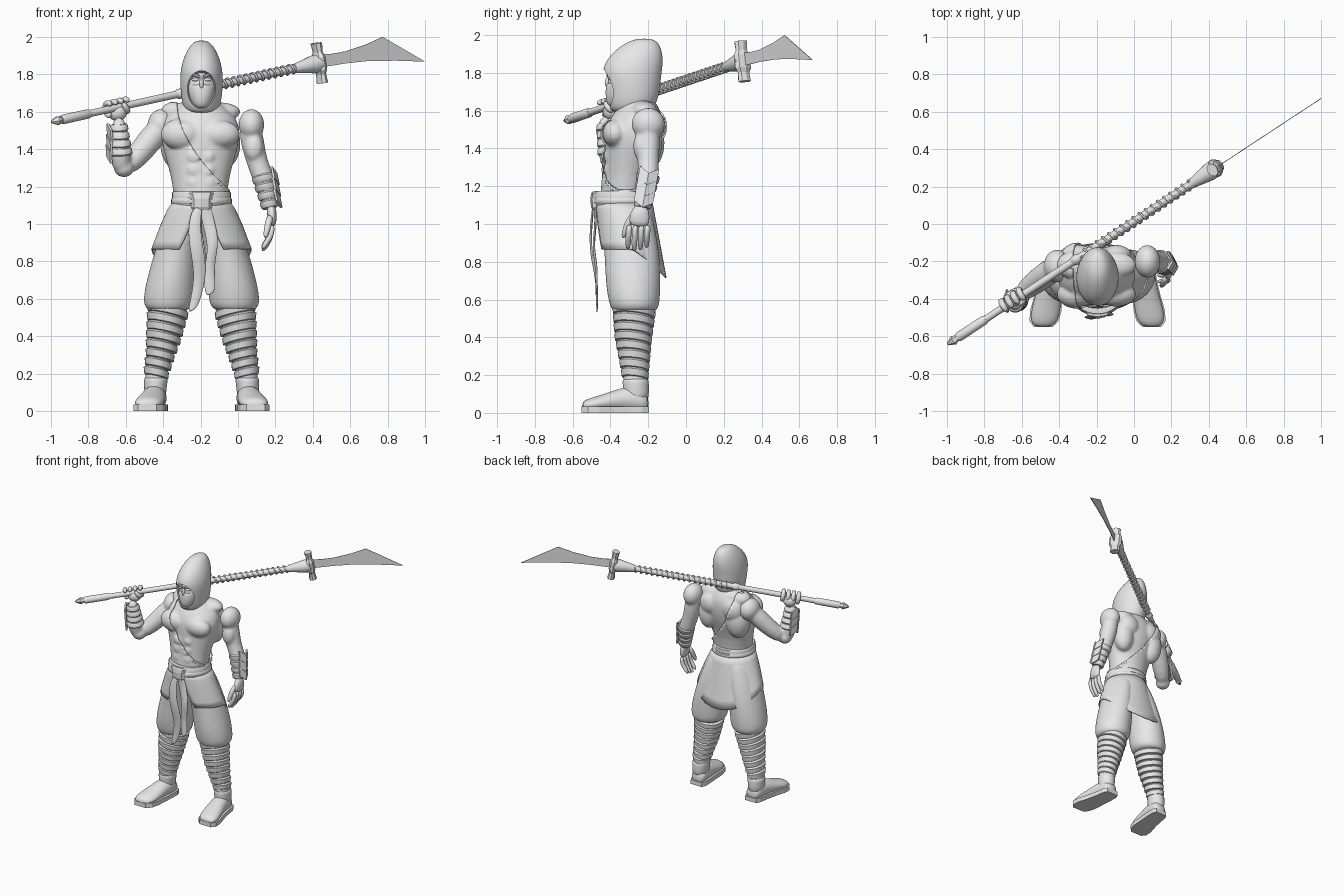
import bpy, bmesh, math
from mathutils import Vector, Matrix

cube = bpy.data.objects.get("Cube")
if cube:
    bpy.data.objects.remove(cube)

grey = bpy.data.materials.new("plain_grey")
grey.use_nodes = True
grey.diffuse_color = (0.8, 0.8, 0.8, 1)
grey.node_tree.nodes["Principled BSDF"].inputs["Base Color"].default_value = grey.diffuse_color

X, Y, Z = Vector((1, 0, 0)), Vector((0, 1, 0)), Vector((0, 0, 1))
MID = -0.195  # x of the body's centre plane


def finish(name, bm, subsurf=0, fuse=0, thick=0, smooth=True):
    """Turn a bmesh into a named object with its modifiers."""
    bmesh.ops.recalc_face_normals(bm, faces=bm.faces)
    mesh = bpy.data.meshes.new(name)
    bm.to_mesh(mesh)
    bm.free()
    mesh.materials.append(grey)
    for p in mesh.polygons:
        p.use_smooth = smooth
    if smooth and not subsurf:
        mesh.set_sharp_from_angle(angle=math.radians(40))
    obj = bpy.data.objects.new(name, mesh)
    bpy.context.collection.objects.link(obj)
    if thick:
        mod = obj.modifiers.new("thickness", "SOLIDIFY")
        mod.thickness, mod.offset = thick, 0
    if subsurf:
        obj.modifiers.new("round", "SUBSURF").levels = subsurf
        obj.modifiers["round"].render_levels = subsurf
    if fuse:
        mod = obj.modifiers.new("fuse", "REMESH")
        mod.mode, mod.voxel_size, mod.use_smooth_shade = "VOXEL", fuse, True
        mod = obj.modifiers.new("soften", "SMOOTH")
        mod.factor, mod.iterations = 0.5, 3
    return obj


def bake(obj):
    bpy.context.view_layer.update()
    graph = bpy.context.evaluated_depsgraph_get()
    return bpy.data.meshes.new_from_object(obj.evaluated_get(graph))


def tube(bm, pts, radii, n=14, ref=Y, axis=None):
    """Sweep an ellipse along points; radii are numbers or (across, along ref)."""
    pts, rings = [Vector(p) for p in pts], []
    for i, p in enumerate(pts):
        t = axis or (pts[min(i + 1, len(pts) - 1)] - pts[max(i - 1, 0)]).normalized()
        b = t.cross(ref).normalized()
        a = b.cross(t)
        r = radii[i] if isinstance(radii, (list, tuple)) else radii
        rb, ra = r if isinstance(r, tuple) else (r, r)
        angles = [math.tau * k / n for k in range(n)]
        rings.append([bm.verts.new(p + b * rb * math.cos(q) + a * ra * math.sin(q)) for q in angles])
    for lo, hi in zip(rings, rings[1:]):
        for k in range(n):
            bm.faces.new((lo[k], lo[k - 1], hi[k - 1], hi[k]))
    bm.faces.new(rings[0])
    bm.faces.new(rings[-1])


def stack(bm, rows, s=1, n=20):
    """Horizontal ellipses: z, sideways offset, y, x radius, y radius."""
    tube(bm, [(MID + s * u, y, z) for z, u, y, rx, ry in rows], [(r[3], r[4]) for r in rows], n, axis=Z)


def ball(bm, c, r):
    m = Matrix.Translation(c) @ Matrix.Diagonal((*r, 1))
    bmesh.ops.create_uvsphere(bm, u_segments=20, v_segments=12, radius=1, matrix=m)


def strip(bm, rows):
    """Grid of quads from equal rows of points."""
    rows = [[bm.verts.new(p) for p in row] for row in rows]
    for a, b in zip(rows, rows[1:]):
        for i in range(len(a) - 1):
            bm.faces.new((a[i], a[i + 1], b[i + 1], b[i]))


# Torso with muscles
bm = bmesh.new()
stack(bm, [(1.06, 0, -.33, .14, .13), (1.2, 0, -.32, .138, .115), (1.32, 0, -.3, .17, .13),
           (1.42, 0, -.28, .2, .15), (1.5, 0, -.275, .21, .155), (1.57, 0, -.26, .19, .14),
           (1.63, 0, -.25, .12, .1), (1.67, 0, -.26, .07, .075), (1.74, 0, -.27, .065, .07)])
for s in (1, -1):
    ball(bm, (MID + s * .1, -.375, 1.48), (.108, .068, .075))
    ball(bm, (MID + s * .1, -.22, 1.6), (.11, .07, .05))
    ball(bm, (MID + s * .13, -.2, 1.43), (.08, .075, .13))
    ball(bm, (MID + s * .1, -.17, 1.52), (.085, .06, .085))
    for z in (1.22, 1.29, 1.36):
        ball(bm, (MID + s * .036, -.41, z), (.037, .027, .036))
torso = finish("torso", bm, 1, .011)

# Wrap vest: the torso surface lifted and trimmed along a curved diagonal
def vest_edge(z):
    return MID - .13 + .27 * (max(0, 1.64 - z) / .45) ** 1.8

bm = bmesh.new()
bm.from_mesh(bake(torso))
bm.normal_update()
for v, n in [(v, v.normal.copy()) for v in bm.verts]:
    v.co += n * .009
drop = [v for v in bm.verts if v.co.x > vest_edge(v.co.z) or v.co.z > 1.65 or v.co.z < 1.1]
bmesh.ops.delete(bm, geom=drop, context="VERTS")
for v in bm.verts:
    if v.is_boundary and abs(v.co.x - vest_edge(v.co.z)) < .03:
        v.co.x = vest_edge(v.co.z)
finish("wrap_vest", bm, thick=.008)

# Lowered left arm and raised right arm
bm = bmesh.new()
ball(bm, (.072, -.2, 1.53), (.07, .09, .085))
tube(bm, [(.06, -.2, 1.54), (.08, -.2, 1.42), (.105, -.2, 1.32), (.135, -.2, 1.25), (.16, -.215, 1.17),
          (.175, -.235, 1.07)], [.066, .064, .056, .06, .05, .034])
ball(bm, (.085, -.24, 1.41), (.05, .04, .075))
finish("left_arm", bm, 1, .01)
bm = bmesh.new()
ball(bm, (-.41, -.225, 1.53), (.075, .09, .085))
tube(bm, [(-.4, -.22, 1.53), (-.47, -.27, 1.45), (-.54, -.32, 1.36), (-.61, -.38, 1.29)], [.07, .07, .064, .05])
ball(bm, (-.61, -.385, 1.3), (.055, .055, .05))
tube(bm, [(-.615, -.385, 1.27), (-.63, -.405, 1.36), (-.633, -.42, 1.45), (-.638, -.43, 1.58)],
     [.045, .06, .052, .034])
finish("right_arm", bm, 1, .01)


def bracer(side, a, b, out):
    a, b = Vector(a), Vector(b)
    along = (b - a).normalized()
    across = along.cross(out)
    bands, plates = bmesh.new(), bmesh.new()
    for i in range(4):
        p, q = a.lerp(b, i / 4), a.lerp(b, i / 4 + .22)
        r = .064 - .005 * i
        tube(bands, [p, p.lerp(q, .2), p.lerp(q, .8), q], [r - .006, r, r - .003, r - .01], 18)
    # Overlapping chevron plates on the outside of the forearm
    for i in range(3):
        c = a.lerp(b, i / 3) + out * (.072 - .005 * i)
        rows = [[c + across * w * .05 - out * abs(w) * .02 + along * (h - .03 * abs(w)) for w in (-1, 0, 1)]
                for h in (-.01, .055)]
        strip(plates, rows)
    finish(side + "_bracer_bands", bands)
    finish(side + "_bracer_plates", plates, thick=.012, smooth=False)


bracer("left", (.135, -.2, 1.26), (.172, -.232, 1.08), X)
bracer("right", (-.627, -.405, 1.37), (-.636, -.43, 1.54), -X)

# Open left hand
bm = bmesh.new()
tube(bm, [(.175, -.235, 1.1), (.183, -.245, 1.05), (.182, -.25, .98)], [(.026, .036), (.027, .055), (.02, .058)])
for i in range(4):
    y, drop_z = -.25 + (i - 1.5) * .032, .012 * abs(i - 1.2)
    tube(bm, [(.182, y, 1), (.178, y * 1.02, .94), (.155, y * 1.03, .89 + drop_z), (.128, y * 1.03, .85 + drop_z)],
         [.019, .017, .016, .012], 8)
tube(bm, [(.175, -.28, 1.05), (.158, -.315, .99), (.145, -.335, .92)], [.022, .02, .013], 8)
finish("left_hand", bm, 1)

# Polearm axis and its frame
D = Vector((1, .658, .22)).normalized()
SIDE = D.cross(Z).normalized()
UP = SIDE.cross(D)


def pole(x):
    return Vector((x, -.645 + .658 * (x + 1), 1.545 + .22 * (x + 1)))


def around(x, q, r):
    return pole(x) + (UP * math.cos(q) + SIDE * math.sin(q)) * r


# Right fist round the pole
bm = bmesh.new()
ball(bm, pole(-.642) - UP * .03 - SIDE * .012, (.05, .045, .045))
for i in range(4):
    x = -.69 + i * .031
    tube(bm, [around(x, q * .6 + 3, .036) for q in range(8)], [.018] * 7 + [.012], 8, ref=D)
tube(bm, [around(-.6 - .01 * q, 3 - q * .7, .035) for q in range(4)], [.02, .019, .017, .012], 8, ref=D)
finish("right_hand", bm, 1)

# Polearm shaft, butt, wrapping, collar, guard and blade
bm = bmesh.new()
for xs, rs in (((-.94, .36), (.019, .021)), ((-.945, -.93, -.8, -.79), (.022, .026, .025, .02)),
               ((-.33, -.32, -.3, -.29), (.02, .027, .027, .02)),
               ((.3, .33, .4, .44), (.025, .031, .048, .048))):
    tube(bm, [pole(x) for x in xs], list(rs), 16, ref=Z)
tube(bm, [pole(x) for x in (-.998, -.965, -.94)], [.006, .026, .014], 6, ref=Z)
finish("polearm_shaft", bm)
bm = bmesh.new()
steps = 180
tube(bm, [around(-.28 + .59 * i / steps, math.tau * i / 10, .023) for i in range(steps)], .0085, 6, ref=D)
finish("grip_wrapping", bm)
bm = bmesh.new()
hub = pole(.435)
tube(bm, [hub + UP * h for h in (-.108, -.06, -.035, .035, .06, .108)],
     [(.038, .028), (.035, .022), (.05, .03), (.05, .03), (.035, .022), (.038, .028)], 8, ref=D)
finish("guard", bm, smooth=False)
bm = bmesh.new()
outline = [(.43, 1.905), (.5, 1.91), (.57, 1.922), (.68, 1.958), (.773, 2), (.885, 1.935), (1, 1.868),
           (.85, 1.873), (.7, 1.872), (.57, 1.858), (.43, 1.835)]
bm.faces.new([bm.verts.new((x, pole(x).y, z)) for x, z in outline])
finish("blade", bm, thick=.004, smooth=False)

# Hood with a carved face opening
bm = bmesh.new()
stack(bm, [(1.585, 0, -.3, .07, .095), (1.63, 0, -.285, .102, .128), (1.7, 0, -.28, .112, .142),
           (1.78, 0, -.287, .116, .156), (1.84, 0, -.28, .11, .158), (1.9, 0, -.26, .092, .138),
           (1.955, 0, -.235, .062, .095), (1.982, 0, -.22, .03, .045)], n=24)
hood = finish("hood", bm, 2)
bm = bmesh.new()
ball(bm, (MID, -.45, 1.715), (.086, .14, .105))
cutter = finish("opening_cutter", bm)
cutter.hide_render = True
cut = hood.modifiers.new("opening", "BOOLEAN")
cut.object, cut.operation = cutter, "DIFFERENCE"
hood.data = bake(hood)
hood.modifiers.clear()
hood.data.set_sharp_from_angle(angle=math.radians(40))
bpy.data.objects.remove(cutter)

# Face and half mask
bm = bmesh.new()
ball(bm, (MID, -.33, 1.735), (.08, .085, .1))
ball(bm, (MID, -.415, 1.75), (.012, .014, .03))
for s in (1, -1):
    ball(bm, (MID + s * .033, -.402, 1.772), (.02, .01, .009))
    tube(bm, [(MID + s * u, y, z) for u, y, z in ((.008, -.414, 1.785), (.035, -.41, 1.797), (.062, -.39, 1.8))],
         [.008, .01, .006], 8, ref=Z)
finish("face", bm)
bm = bmesh.new()
stack(bm, [(1.615, 0, -.36, .03, .04), (1.64, 0, -.355, .052, .066), (1.685, 0, -.35, .07, .078),
           (1.73, 0, -.345, .075, .08), (1.755, 0, -.34, .072, .078)])
finish("mask", bm, 2)

# Belt, knot and sash tails
bm = bmesh.new()
for lo, hi, r in ((1.095, 1.175, .157), (1.105, 1.14, .162)):
    stack(bm, [(lo, 0, -.333, r - .006, r - .01), (lo + .008, 0, -.333, r, r - .003),
               (hi - .008, 0, -.333, r, r - .003), (hi, 0, -.333, r - .006, r - .01)], n=36)
finish("belt", bm)
bm = bmesh.new()
stack(bm, [(1.075, 0, -.475, .045, .02), (1.09, 0, -.475, .057, .028), (1.135, 0, -.475, .057, .032),
           (1.165, 0, -.475, .068, .026), (1.172, 0, -.475, .06, .02)], n=8)
finish("belt_knot", bm, smooth=False)
for name, w, path in (
        ("left_sash_tail", .03, [(.015, -.48, 1.1), (.04, -.47, 1), (.068, -.49, .88), (.035, -.465, .76),
                                 (.05, -.47, .62)]),
        ("right_sash_tail", .034, [(-.02, -.485, 1.1), (-.045, -.5, .98), (-.02, -.5, .84), (-.002, -.465, .71),
                                   (-.05, -.465, .53)])):
    bm = bmesh.new()
    strip(bm, [[(MID + u + k * w, y - .012 * (k == 0), z + k * .02) for k in (-1, 0, 1)] for u, y, z in path])
    finish(name, bm, 2, thick=.006)

# Split skirt, longer at the back
bm, rows, cols = bmesh.new(), 6, 40
grid = []
for j in range(rows + 1):
    t = j / rows
    gap = .1 + .36 * t
    row = []
    for i in range(cols + 1):
        q = gap + (math.tau - 2 * gap) * i / cols
        hem = .865 - .15 * max(0, -math.cos(q)) ** 1.2
        row.append((MID + (.15 + .115 * t ** .8) * math.sin(q),
                    -.33 + .045 * t - (.148 + .03 * t) * math.cos(q), 1.12 + (hem - 1.12) * t))
    grid.append(row)
strip(bm, grid)
finish("skirt", bm, thick=.008)

# Legs: trousers, wrapped shins and boots
shin = [(.54, .18, -.275, .1, .105), (.4, .203, -.28, .084, .09), (.3, .222, -.275, .067, .076),
        (.2, .243, -.27, .056, .062), (.1, .25, -.265, .056, .064)]
foot = [(-.197, .242, .05, .045, .045), (-.23, .244, .065, .06, .062), (-.3, .25, .075, .064, .072),
        (-.38, .262, .065, .07, .055), (-.46, .276, .05, .08, .042), (-.52, .286, .042, .074, .034),
        (-.552, .29, .035, .045, .022)]


def shin_at(z):
    for a, b in zip(shin, shin[1:]):
        if z >= b[0]:
            return Vector(a[1:]).lerp(Vector(b[1:]), (a[0] - z) / (a[0] - b[0]))


for s, side in ((1, "left"), (-1, "right")):
    bm = bmesh.new()
    stack(bm, [(1.12, .065, -.325, .085, .13), (1, .095, -.31, .105, .142), (.85, .135, -.285, .118, .146),
               (.7, .162, -.28, .133, .148), (.6, .175, -.275, .138, .138), (.555, .177, -.272, .128, .128),
               (.53, .18, -.272, .09, .1)], s)
    finish(side + "_trouser_leg", bm, 2)
    bm = bmesh.new()
    stack(bm, shin, s)
    # Slanted cloth bands
    for k in range(8):
        z = .535 - .047 * k
        u, y, rx, ry = shin_at(z)
        first = len(bm.verts)
        stack(bm, [(z + h, u, y, rx + g, ry + g) for h, g in
                   ((-.024, 0), (-.02, .007), (.014, .011), (.024, 0))], s, 24)
        for v in list(bm.verts)[first:]:
            v.co.z += s * .22 * (v.co.x - MID - s * u) - .12 * (v.co.y - y)
    finish(side + "_shin_wraps", bm)
    bm = bmesh.new()
    tube(bm, [(MID + s * u, y, z) for y, u, z, a, b in foot], [(f[3], f[4]) for f in foot], 16, ref=Z, axis=-Y)
    stack(bm, [(.05, .248, -.265, .058, .068), (.12, .247, -.265, .06, .07), (.155, .245, -.266, .064, .07),
               (.175, .245, -.267, .064, .07), (.185, .245, -.267, .05, .055)], s)
    finish(side + "_boot", bm, 1)
    bm = bmesh.new()
    strip(bm, [[(MID + s * (u + k * (a + .004)), y, .017) for k in (-1, 1)] for y, u, z, a, b in foot])
    finish(side + "_sole", bm, thick=.034, smooth=False)
